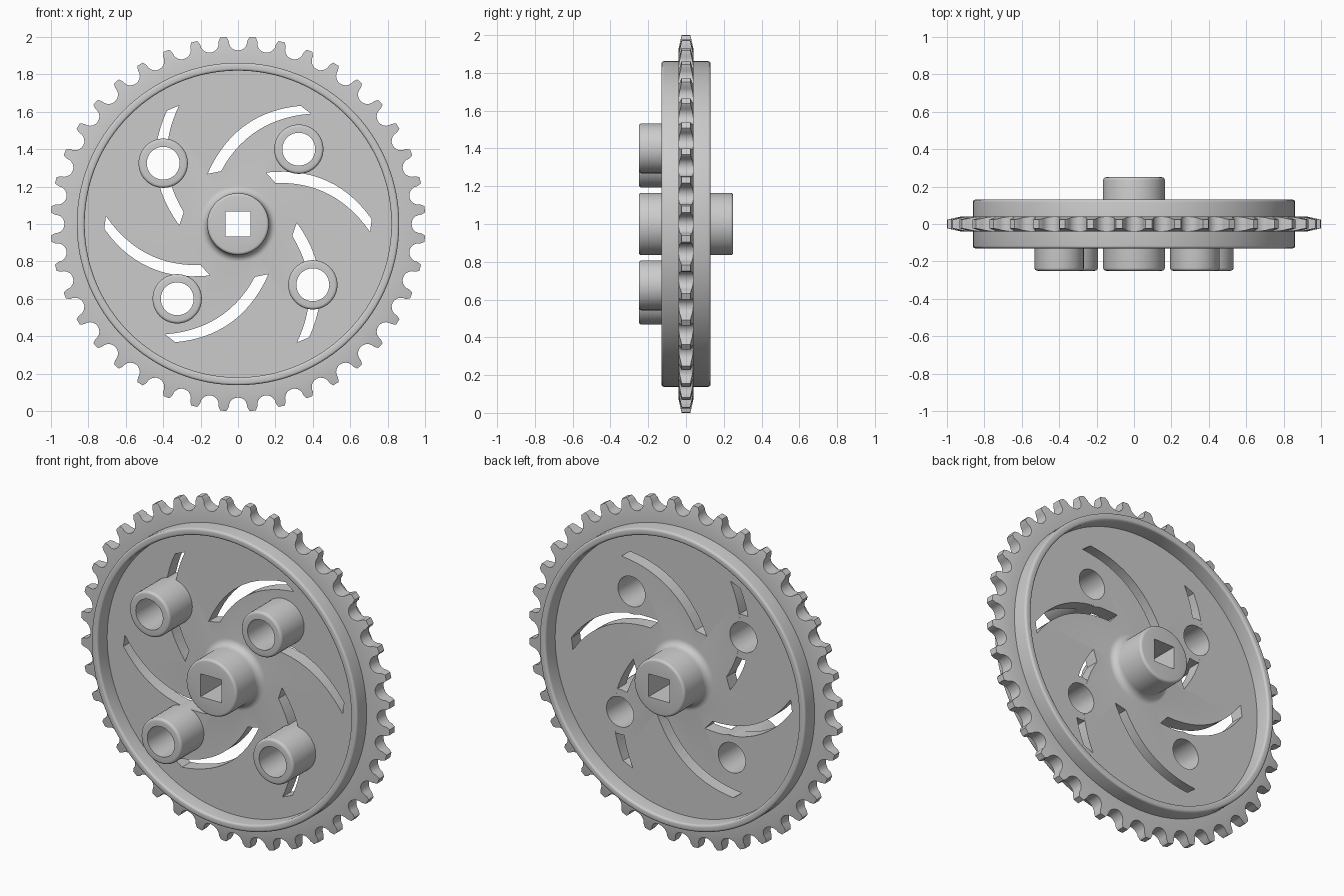
import bpy, bmesh
from math import sin, cos, pi, radians, hypot, atan2
from mathutils import Matrix, Vector

cube = bpy.data.objects.get("Cube")
if cube:
    bpy.data.objects.remove(cube, do_unlink=True)

CENTRE = Vector((0, 0, 1))
WEB = 0.04          # half thickness of web and toothed ring
FACE = 0.25         # reach of the hub and bosses
TEETH = 40
BOSS_AT = Vector((0.325, 0, 0.4))


def arc(cx, cy, r, start, end, n):
    angles = [radians(start + (end - start) * i / n) for i in range(n + 1)]
    return [(cx + r * cos(a), cy + r * sin(a)) for a in angles]


def bow(a, mid, b, n=14):
    """Points of the smooth bow from a to b that passes through mid."""
    a, mid, b = Vector(a), Vector(mid), Vector(b)
    ctrl = 2 * mid - (a + b) / 2
    ts = [i / n for i in range(n + 1)]
    return [tuple((1 - t) ** 2 * a + 2 * t * (1 - t) * ctrl + t * t * b) for t in ts]


def finish(name, bm, location=CENTRE):
    bmesh.ops.remove_doubles(bm, verts=bm.verts, dist=1e-5)
    bmesh.ops.recalc_face_normals(bm, faces=bm.faces)
    mesh = bpy.data.meshes.new(name)
    bm.to_mesh(mesh)
    bm.free()
    obj = bpy.data.objects.new(name, mesh)
    obj.location = location
    bpy.context.collection.objects.link(obj)
    return obj


def activate(obj):
    bpy.ops.object.select_all(action='DESELECT')
    obj.select_set(True)
    bpy.context.view_layer.objects.active = obj


def smooth(obj):
    activate(obj)
    bpy.ops.object.shade_smooth_by_angle(angle=radians(30))


def lathe(name, profile, steps, location=CENTRE, closed=False):
    """Turn (radius, y) points about the y axis."""
    bm = bmesh.new()
    vs = [bm.verts.new((r, y, 0)) for r, y in profile]
    pairs = list(zip(vs, vs[1:])) + ([(vs[-1], vs[0])] if closed else [])
    edges = [bm.edges.new(p) for p in pairs]
    bmesh.ops.spin(bm, geom=vs + edges, cent=(0, 0, 0), axis=(0, 1, 0),
                   angle=2 * pi, steps=steps)
    return finish(name, bm, location)


def add_prism(bm, outline, turn=0.0, depth=0.5):
    """Extrude an (x, z) outline along y, turned about the wheel axis."""
    rot = Matrix.Rotation(turn, 3, 'Y')
    face = bm.faces.new([bm.verts.new(rot @ Vector((x, -depth, z))) for x, z in outline])
    out = bmesh.ops.extrude_face_region(bm, geom=[face])['geom']
    verts = [v for v in out if isinstance(v, bmesh.types.BMVert)]
    bmesh.ops.translate(bm, verts=verts, vec=(0, 2 * depth, 0))


def cut(target, bm):
    cutter = finish("cutter", bm)
    cutter.hide_render = True
    mod = target.modifiers.new("cut", 'BOOLEAN')
    mod.operation, mod.solver, mod.object = 'DIFFERENCE', 'EXACT', cutter
    activate(target)
    bpy.ops.object.modifier_apply(modifier=mod.name)
    bpy.data.objects.remove(cutter, do_unlink=True)


# Wheel body: hub, filleted web and raised rim in one turned profile
half = [(0, FACE)]
half += arc(0.15, FACE - 0.015, 0.015, 90, 0, 4)
half += arc(0.205, WEB + 0.04, 0.04, 180, 270, 6)
half += [(0.82, WEB)]
half += arc(0.833, 0.117, 0.013, 180, 90, 4)
half += arc(0.849, 0.117, 0.013, 90, 0, 4)
body = lathe("wheel_body", half + [(r, -y) for r, y in reversed(half)], 128)

# Six swept slots
slot = bow((-0.163, 0.268), (0.035, 0.525), (0.335, 0.632))
slot += reversed(bow((-0.09, 0.283), (0.105, 0.5), (0.39, 0.59)))
bm = bmesh.new()
for i in range(6):
    add_prism(bm, slot, i * pi / 3)
cut(body, bm)

# Square axle hole and the four boss holes
bm = bmesh.new()
s = 0.067
add_prism(bm, [(-s, -s), (s, -s), (s, s), (-s, s)])
for i in range(4):
    add_prism(bm, arc(BOSS_AT.x, BOSS_AT.z, 0.088, 0, 360, 40)[:-1], i * pi / 2)
cut(body, bm)
smooth(body)

# Four hollow bosses on the front
for i in range(4):
    tube = [(0.088, WEB - 0.0005), (0.088, -FACE)]
    tube += arc(0.117, -FACE + 0.015, 0.015, -90, 0, 4)
    tube += [(0.132, WEB - 0.0005)]
    place = CENTRE + Matrix.Rotation(i * pi / 2, 3, 'Y') @ BOSS_AT
    smooth(lathe(f"boss_{i + 1}", tube, 40, place, closed=True))

# Toothed ring: round valleys between narrow teeth that taper to the tip
valley = [(-0.062, 1.0)] + arc(0, 0.978, 0.05, 178, 362, 10) + [(0.062, 1.0)]
polar = [(atan2(x, z), hypot(x, z)) for x, z in valley]
outline = [(a + t * 2 * pi / TEETH, r) for t in range(TEETH) for a, r in polar]
bm = bmesh.new()
columns = []
for a, r in outline:
    tip = WEB - 0.017 * max(0, (r - 0.925) / 0.077)
    section = [(0.835, WEB), (0.925, WEB), (r, tip), (r, -tip), (0.925, -WEB), (0.835, -WEB)]
    columns.append([bm.verts.new((q * sin(a), y, q * cos(a))) for q, y in section])
for c, d in zip(columns, columns[1:] + columns[:1]):
    for j in range(6):
        k = (j + 1) % 6
        bm.faces.new((c[j], c[k], d[k], d[j]))
smooth(finish("toothed_ring", bm))
